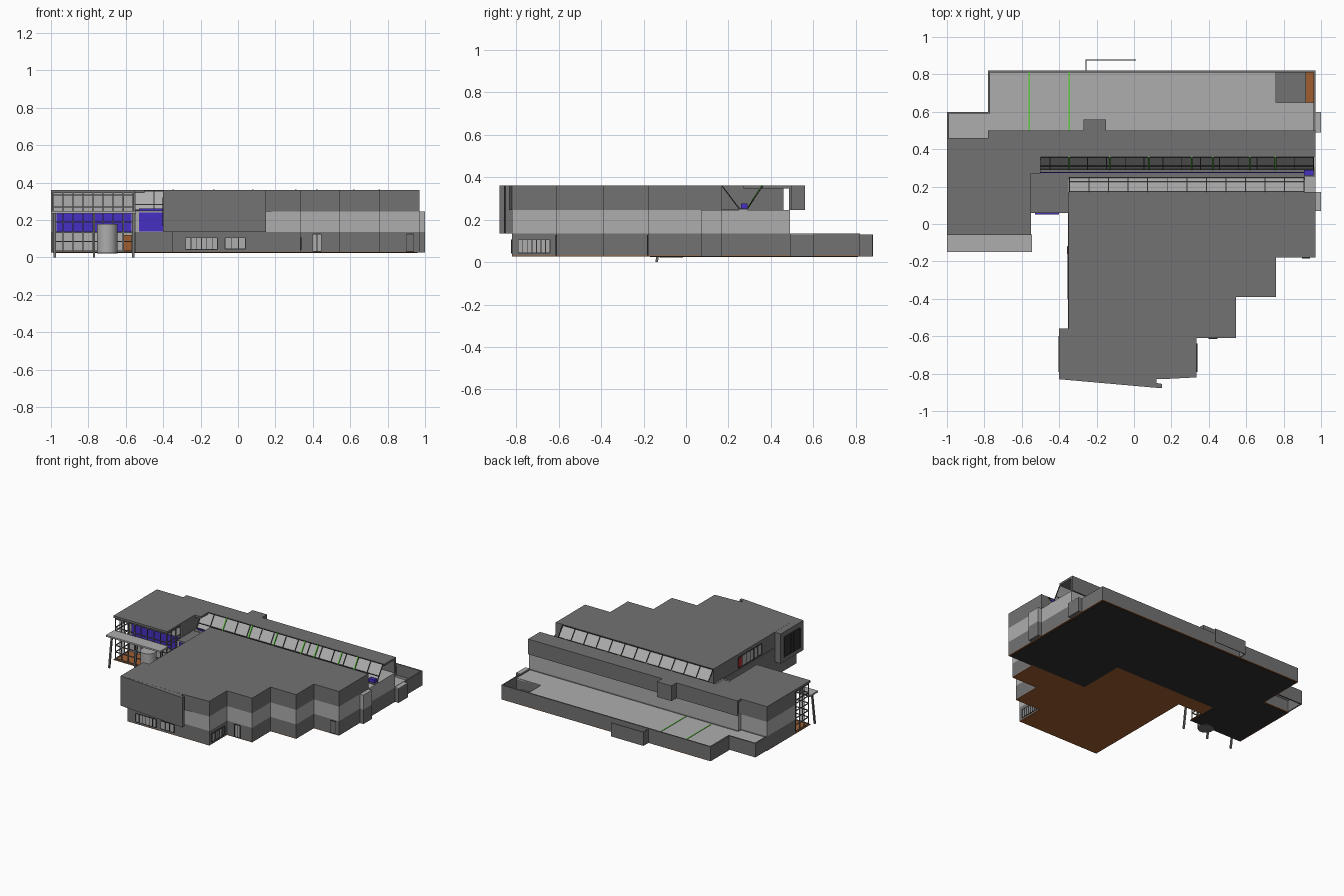
import bpy, bmesh
from mathutils import Vector, Matrix

if "Cube" in bpy.data.objects:
    bpy.data.objects.remove(bpy.data.objects["Cube"])


def mat(name, r, g, b):
    m = bpy.data.materials.new(name)
    m.diffuse_color = (r, g, b, 1)
    m.use_nodes = True
    m.node_tree.nodes["Principled BSDF"].inputs["Base Color"].default_value = m.diffuse_color
    return m


DARK = mat("dark_cladding", .17, .17, .17)
LIGHT = mat("light_cladding", .42, .42, .42)
BLACK = mat("dark_frame", .03, .03, .03)
PURPLE = mat("purple_wall", .06, .03, .55)
GREEN = mat("green_trim", .12, .6, .05)
BROWN = mat("brown_base", .35, .11, .03)
RED = mat("red_panel", .45, .03, .03)


def finish(name, bm, m):
    bmesh.ops.recalc_face_normals(bm, faces=bm.faces)
    me = bpy.data.meshes.new(name)
    bm.to_mesh(me)
    bm.free()
    ob = bpy.data.objects.new(name, me)
    bpy.context.collection.objects.link(ob)
    me.materials.append(m)
    return ob


def boxes(name, m, *bounds):
    """One object from boxes given as x0, x1, y0, y1, z0, z1."""
    bm = bmesh.new()
    for x0, x1, y0, y1, z0, z1 in bounds:
        t = Matrix.Translation(((x0 + x1) / 2, (y0 + y1) / 2, (z0 + z1) / 2))
        s = Matrix.Diagonal((x1 - x0, y1 - y0, z1 - z0, 1))
        bmesh.ops.create_cube(bm, size=1, matrix=t @ s)
    return finish(name, bm, m)


def prism(name, m, pts, z0, z1):
    """Extrude a plan outline between two heights."""
    bm = bmesh.new()
    f = bm.faces.new([bm.verts.new((x, y, z0)) for x, y in pts])
    up = bmesh.ops.extrude_face_region(bm, geom=[f])["geom"]
    bmesh.ops.translate(bm, vec=(0, 0, z1 - z0),
                        verts=[v for v in up if isinstance(v, bmesh.types.BMVert)])
    return finish(name, bm, m)


def bars(name, m, t, *ends):
    """Square bars of thickness t between point pairs."""
    bm = bmesh.new()
    for a, b in ends:
        a, b = Vector(a), Vector(b)
        d = b - a
        r = d.to_track_quat('Z', 'Y').to_matrix().to_4x4()
        bmesh.ops.create_cube(bm, size=1, matrix=Matrix.Translation((a + b) / 2) @ r
                              @ Matrix.Diagonal((t, t, d.length, 1)))
    return finish(name, bm, m)


def spread(a, b, n):
    return [a + (b - a) * i / (n - 1) for i in range(n)]


# Heights of base, first floor, second floor, roof
Z0, Z1, Z2, Z3 = .03, .135, .245, .36

# Stepped outline of the main hall, right to left along the front
steps = [(.97, -.18), (.76, -.18), (.76, -.39), (.545, -.39), (.545, -.61),
         (.335, -.61), (.335, -.82)]
body = [(.97, .49)] + steps + [(-.35, -.82), (-.35, .06), (-.55, .06), (-.55, .12),
                               (-1, .12), (-1, .46), (-.78, .46), (-.78, .49)]

# Base slabs
prism("base_slab", BROWN, [(.97, .82)] + steps + [(-.35, -.82), (-.35, .06), (-.55, .06),
      (-.55, -.06), (-1, -.06), (-1, .46), (-.78, .46), (-.78, .82)], .026, Z0)
boxes("rear_underside", BLACK, (-.77, .96, .18, .81, .023, .027),
      (-.99, -.56, -.05, .45, .023, .027), (.3, .96, -.17, .18, .023, .027))

# Stacked storeys of the main body
prism("ground_storey", DARK, body, Z0, Z1)
prism("middle_band", LIGHT, body, Z1, Z2)
prism("hall_upper_storey", DARK, [(.97, .17)] + steps +
      [(.14, -.83), (-.35, -.83), (-.35, .17)], Z2, Z3)
prism("hall_front_overhang", DARK, [(-.4, -.56), (-.4, -.83), (.11, -.875), (.15, -.878),
      (.15, -.855), (.12, -.85), (.12, -.815), (-.34, -.56)], Z1, Z3 - .0005)
boxes("hall_left_cladding", DARK, (-.354, -.34, -.56, .06, Z1, Z2))

# Rear upper tier: roof, back wall and stair bump, open at the right end
boxes("rear_upper_tier", DARK, (-.78, .97, .36, .50, .345, Z3), (-.78, .97, .485, .50, Z2, .345),
      (-.27, -.15, .50, .56, Z2, Z3), (-.55, .97, .25, .29, Z2, .252))

# Left wing: roof, enclosed rear rooms, purple room front
boxes("wing_roof", DARK, (-1, -.55, -.06, .46, .345, Z3), (-.55, -.5, .27, .46, .345, Z3))
boxes("wing_upper_rooms", DARK, (-1, -.55, .12, .46, Z2, .345))
boxes("wing_upper_front", LIGHT, (-.99, -.55, .114, .12, Z2, .345))
boxes("wing_purple_wall", PURPLE, (-.97, -.57, .112, .12, .14, .24), (-.53, -.40, .052, .06, .14, .24))
boxes("wing_ground_front", LIGHT, (-.99, -.57, .112, .12, Z0, .13))
boxes("connector_roof", DARK, (-.55, -.35, .06, .27, Z2, .25))
boxes("entrance_door", BROWN, (-.61, -.57, .10, .112, Z0, .12))

# Wing curtain wall frames on the front, left and right sides
frame = []
for x in spread(-.99, -.56, 9):
    frame.append(((x, -.05, Z0), (x, -.05, .345)))
for y in spread(-.05, .11, 4):
    for x in (-.99, -.56):
        frame.append(((x, y, Z0), (x, y, .345)))
for z in (.035, .085, .135, .19, .245, .27, .335):
    frame += [((-.99, -.05, z), (-.56, -.05, z)), ((-.99, -.05, z), (-.99, .12, z)),
              ((-.56, -.05, z), (-.56, .12, z))]
bars("wing_curtain_frame", DARK, .006, *frame)

# Entrance canopy, leaning posts, revolving door drum
boxes("entrance_canopy", LIGHT, (-1, -.545, -.15, -.055, .236, .248))
bars("canopy_posts", DARK, .012, *[((x, -.105, .24), (x, -.138, 0)) for x in (-.98, -.77, -.56)])
for nm, z, h in (("door_drum", .105, .15), ("drum_base", .025, .008)):
    bpy.ops.mesh.primitive_cylinder_add(vertices=24, radius=.055, depth=h, location=(-.70, -.07, z))
    bpy.context.object.name = nm
    bpy.context.object.data.materials.append(LIGHT if h > .1 else DARK)
    bpy.ops.object.shade_smooth_by_angle()

# Valley skylight: two sloped glass strips with mullions above a gutter
def skylight(name, x0, x1, top_y, low_y, n):
    bm = bmesh.new()
    bm.faces.new([bm.verts.new(p) for p in ((x0, low_y, .25), (x1, low_y, .25),
                                            (x1, top_y, .355), (x0, top_y, .355))])
    finish(name + "_glass", bm, LIGHT)
    e = [((x, low_y, .252), (x, top_y, .358)) for x in spread(x0, x1, n)]
    for f in (.02, .3, .98):
        y, z = low_y + (top_y - low_y) * f, .252 + .106 * f
        e.append(((x0, y, z), (x1, y, z)))
    bars(name + "_mullions", BLACK, .005, *e)


skylight("rear_skylight", -.55, .96, .36, .29, 16)
skylight("front_skylight", -.345, .91, .17, .25, 13)
bars("green_mullions", GREEN, .008, *[((x, .293, .258), (x, .36, .361))
     for x in (-.345, -.13, .08, .31, .42, .62, .755)])
boxes("valley_purple_walls", PURPLE, (-.53, .96, .272, .278, .25, .262), (.91, .96, .26, .29, .25, .275))

# Low rear building: roof pieces around a sunken well, parapet walls
LOW = .125
boxes("rear_low_roof", LIGHT, (-.77, .76, .49, .81, .115, LOW), (.76, .96, .49, .65, .115, LOW),
      (-.99, -.77, .46, .59, .115, LOW))
boxes("rear_low_walls", DARK, (-.78, .97, .81, .82, Z0, Z1), (.96, .97, .49, .82, Z0, Z1),
      (-.78, -.77, .60, .82, Z0, Z1), (-1, -.77, .59, .60, Z0, Z1), (-1, -.99, .46, .60, Z0, Z1),
      (.75, .76, .65, .81, Z0, LOW), (.76, .96, .645, .65, Z0, LOW))
boxes("sunken_well_floor", DARK, (.76, .92, .65, .81, Z0, .05))
boxes("roof_green_strips", GREEN, (-.565, -.557, .50, .81, LOW, .128), (-.35, -.342, .50, .81, LOW, .128))
boxes("rear_screen_wall", DARK, (-.26, .01, .875, .88, .026, .13), (-.26, -.255, .82, .88, .026, .13))

# Side bays on the right
boxes("side_bay_lower", DARK, (.97, 1, .07, .17, .026, Z1), (.97, 1, .49, .60, .026, Z1 - .005))
boxes("side_bay_upper", LIGHT, (.97, 1, .07, .17, Z1, Z2), (.97, 1, .49, .60, Z1 - .005, Z1))

# Windows: light panes with dark mullions on the front and side walls
def window(name, along, a, b, at, out, z0, z1, n, pane=LIGHT):
    def pt(s, z):
        return (s, at + out, z) if along == "x" else (at + out, s, z)
    lo, hi = sorted((at - out, at + out))
    boxes(name + "_pane", pane, (a, b, lo, hi, z0, z1) if along == "x" else (lo, hi, a, b, z0, z1))
    e = [(pt(s, z0), pt(s, z1)) for s in spread(a, b, n)]
    e += [(pt(a, z), pt(b, z)) for z in (z0, z1)]
    bars(name + "_mullions", BLACK, .004, *e)


window("front_window", "x", -.28, -.11, -.82, -.002, .042, .105, 7)
window("front_small_window", "x", -.07, .04, -.82, -.002, .045, .105, 4)
window("front_door", "x", .40, .445, -.61, -.002, .032, .125, 3)
window("side_window", "y", -.79, -.64, .335, .002, .042, .105, 8)
window("overhang_window", "y", -.79, -.60, -.40, -.002, .17, .32, 6, BLACK)
window("hall_left_window", "y", -.40, -.12, -.35, -.003, .255, .335, 7)
boxes("red_window_panel", RED, (-.357, -.35, -.16, -.12, .26, .33))
window("bay_door", "x", .90, .94, -.18, -.002, .032, .125, 2, DARK)
